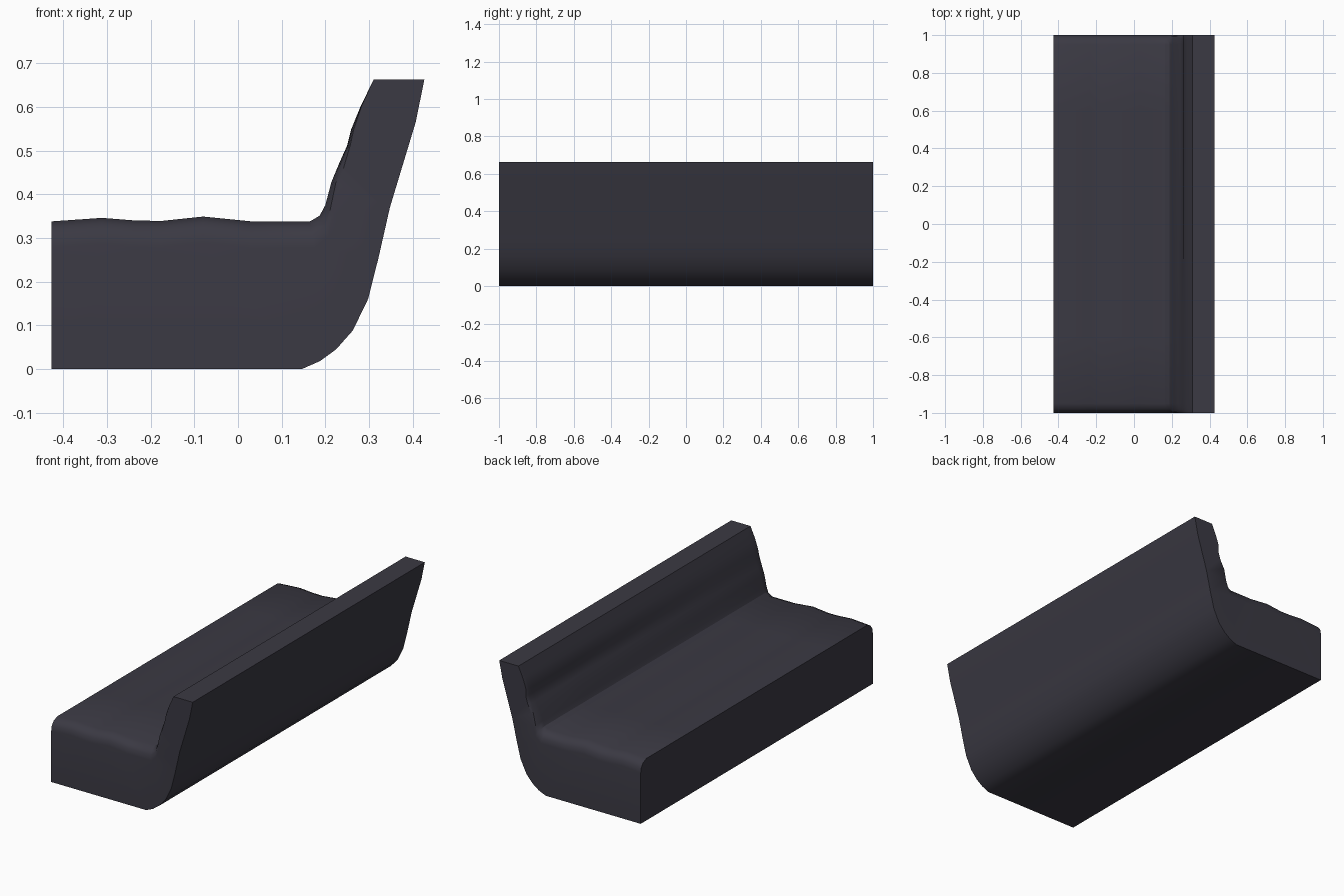
import bpy, bmesh, math

if "Cube" in bpy.data.objects:
    bpy.data.objects.remove(bpy.data.objects["Cube"])

# One dark upholstery / stone colour
dark = bpy.data.materials.new("dark slate")
dark.diffuse_color = (0.043, 0.041, 0.056, 1)
dark.use_nodes = True
dark.node_tree.nodes["Principled BSDF"].inputs["Base Color"].default_value = dark.diffuse_color

# Outer side of the profile: underside, rounded rear corner, leaning back
outer = [(-0.427, 0), (0.147, 0), (0.188, 0.018), (0.225, 0.045), (0.263, 0.088),
         (0.298, 0.16), (0.322, 0.255), (0.348, 0.37), (0.407, 0.565), (0.427, 0.663)]
# Inner side: uneven backrest front, then the wavy seat top.
# The last two values are the end-rounding shift in x and z.
inner = [(0.311, 0.663, 0, 0), (0.281, 0.602, 0.002, 0), (0.259, 0.548, 0.006, 0),
         (0.256, 0.512, 0.006, 0), (0.238, 0.472, 0.012, 0), (0.214, 0.428, 0.018, -0.005),
         (0.200, 0.375, 0.02, -0.02), (0.187, 0.351, 0.02, -0.045), (0.165, 0.338, 0.01, -0.06),
         (0.03, 0.338, 0, -0.06), (-0.08, 0.349, 0, -0.06), (-0.175, 0.339, 0, -0.06),
         (-0.235, 0.34, 0, -0.06), (-0.312, 0.346, 0, -0.06), (-0.427, 0.338, 0, -0.06)]
profile = [(x, z, 0, 0) for x, z in outer] + inner

# Stations along the length with the strength of the end rounding
half = [(1.0, 1.0), (0.995, 0.55), (0.98, 0.22), (0.95, 0.0), (0.6, 0.0), (0.25, 0.0)]
stations = [(-y, k) for y, k in half] + [(y, k) for y, k in reversed(half)]

bm = bmesh.new()
rings = []
for y, k in stations:
    ring = []
    for x, z, dx, dz in profile:
        # gentle unevenness of the backrest groove along the length
        groove = 0.006 * math.sin(2.2 * y) if 0.45 < z < 0.53 and x < 0.27 else 0
        ring.append(bm.verts.new((x + k * dx + groove, y, z + k * dz)))
    rings.append(ring)
n = len(profile)
for a, b in zip(rings, rings[1:]):
    for i in range(n):
        j = (i + 1) % n
        bm.faces.new((a[i], a[j], b[j], b[i]))
bm.faces.new(rings[0])
bm.faces.new(rings[-1])
bmesh.ops.recalc_face_normals(bm, faces=bm.faces)
# split the concave end caps cleanly
bmesh.ops.triangulate(bm, faces=[f for f in bm.faces if len(f.verts) > 4])

mesh = bpy.data.meshes.new("bench_seat")
bm.to_mesh(mesh)
bm.free()
mesh.materials.append(dark)
bench = bpy.data.objects.new("bench_seat", mesh)
bpy.context.collection.objects.link(bench)

bpy.context.view_layer.objects.active = bench
bench.select_set(True)
bpy.ops.object.shade_smooth_by_angle(angle=math.radians(30))
